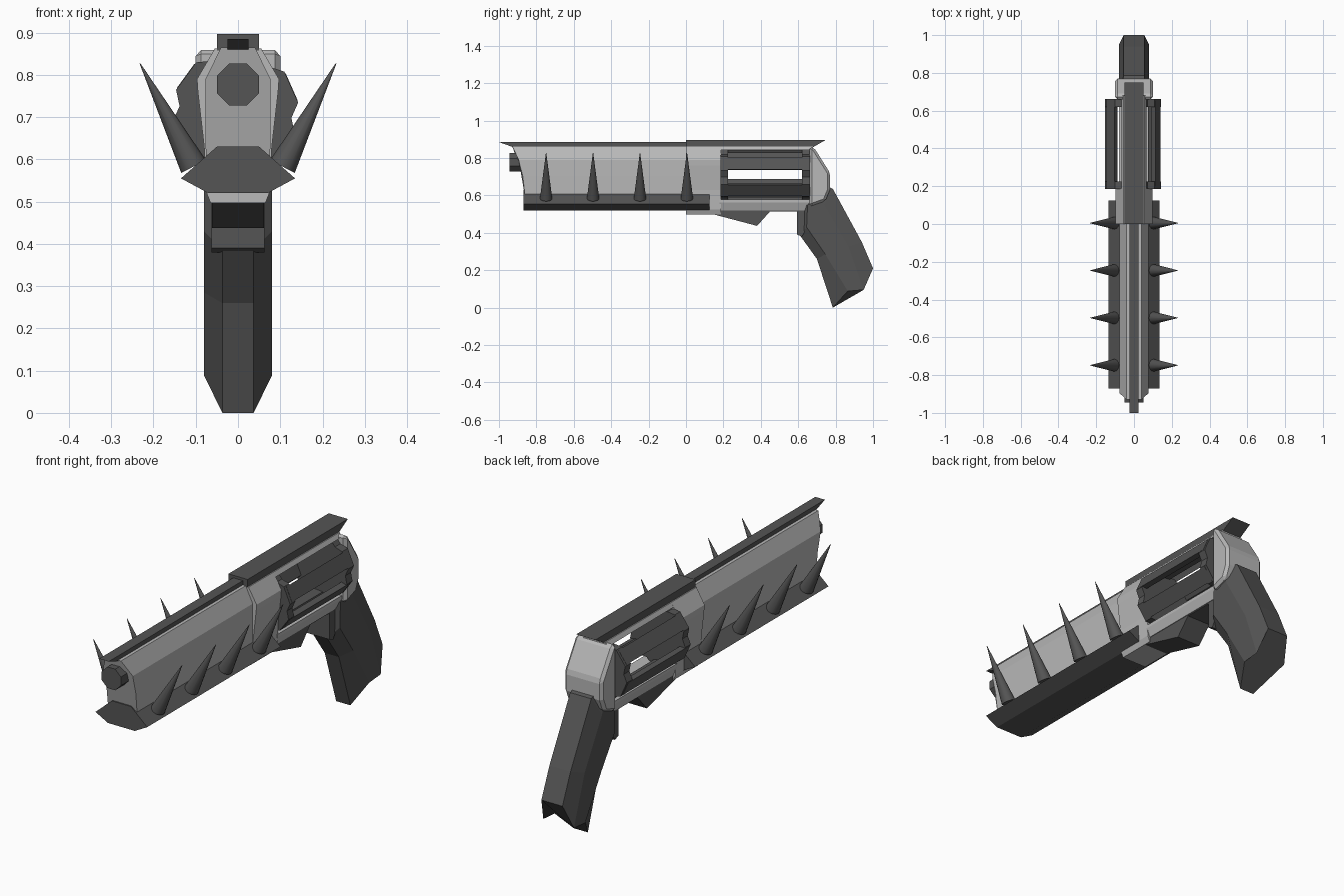
import bpy, bmesh, math
from mathutils import Vector

if "Cube" in bpy.data.objects:
    bpy.data.objects.remove(bpy.data.objects["Cube"])


def material(name, v):
    m = bpy.data.materials.new(name)
    m.diffuse_color = (v, v, v, 1)
    m.use_nodes = True
    m.node_tree.nodes["Principled BSDF"].inputs["Base Color"].default_value = m.diffuse_color
    return m


DARK = material("dark gunmetal", 0.09)
LIGHT = material("light steel", 0.48)


def finish(name, bm, mat):
    bmesh.ops.recalc_face_normals(bm, faces=bm.faces)
    me = bpy.data.meshes.new(name)
    bm.to_mesh(me)
    bm.free()
    me.materials.append(mat)
    ob = bpy.data.objects.new(name, me)
    bpy.context.collection.objects.link(ob)
    return ob


def loft(name, loops, mat):
    """Skin matching closed loops and cap both ends."""
    bm = bmesh.new()
    rings = [[bm.verts.new(p) for p in loop] for loop in loops]
    n = len(rings[0])
    for a, b in zip(rings, rings[1:]):
        for i in range(n):
            j = (i + 1) % n
            bm.faces.new((a[i], a[j], b[j], b[i]))
    bm.faces.new(rings[0])
    bm.faces.new(rings[-1])
    return finish(name, bm, mat)


def side_prism(name, profile, half, mat, bevel=0):
    """Extrude a side profile (y, z) across the width."""
    ob = loft(name, [[(x, y, z) for y, z in profile] for x in (-half, half)], mat)
    if bevel:
        mod = ob.modifiers.new("chamfer", 'BEVEL')
        mod.width, mod.segments = bevel, 1
    return ob


def mirrored(half):
    """Complete a right-hand section (x, z, ...) with its mirror image."""
    return half + [(-p[0],) + tuple(p[1:]) for p in reversed(half)]


def long_prism(name, half, y0, y1, mat):
    """Extrude a mirrored cross-section (x, z) along the gun."""
    sec = mirrored(half)
    return loft(name, [[(x, y, z) for x, z in sec] for y in (y0, y1)], mat)


# barrel shroud, with a raked front edge
sec = mirrored([(0.04, 0.865, -0.93), (0.077, 0.79, -0.895), (0.077, 0.70, -0.872),
                (0.076, 0.59, -0.86)])
loft("barrel_shroud", [[(x, y, z) for x, z, y in sec], [(x, 0.02, z) for x, z, y in sec]], LIGHT)

# muzzle tube
loft("muzzle", [[(0.054 * math.cos(a), y, 0.777 + 0.054 * math.sin(a))
                 for a in [math.pi / 8 + k * math.pi / 4 for k in range(8)]]
                for y in (-0.945, -0.80)], DARK)

# top rails
side_prism("front_top_rail", [(-1, 0.885), (0.01, 0.885), (0.01, 0.86), (-0.93, 0.86)], 0.025, DARK)
side_prism("rear_top_rail", [(0, 0.858), (0, 0.897), (0.748, 0.897), (0.68, 0.858)], 0.05, DARK)

# flared rail below the barrel
long_prism("lower_rail", [(0.05, 0.63), (0.135, 0.555), (0.07, 0.52)], -0.87, 0.125, DARK)

# spikes leaning outwards from the lower rail
for s in (-1, 1):
    for i in range(4):
        y = -0.748 + i * 0.251
        base, tip = Vector((s * 0.105, y, 0.583)), Vector((s * 0.232, y, 0.827))
        d = tip - base
        bm = bmesh.new()
        bmesh.ops.create_cone(bm, cap_ends=True, segments=12, radius1=0.033, radius2=0.001,
                              depth=d.length)
        bmesh.ops.rotate(bm, matrix=d.to_track_quat('Z', 'Y').to_matrix(), verts=bm.verts)
        bmesh.ops.translate(bm, vec=(base + tip) / 2, verts=bm.verts)
        for f in bm.faces:
            f.smooth = len(f.verts) == 4
        finish("spike", bm, DARK)

# frame: front block, top strap, bottom strap, rear block
long_prism("frame_front", [(0.055, 0.862), (0.097, 0.79), (0.095, 0.76), (0.08, 0.63),
                           (0.076, 0.525), (0.065, 0.497)], 0, 0.187, LIGHT)
long_prism("frame_top_strap", [(0.055, 0.862), (0.066, 0.842)], 0.18, 0.68, LIGHT)
long_prism("frame_bottom_strap", [(0.08, 0.577), (0.08, 0.562), (0.065, 0.52)], 0.18, 0.68, LIGHT)
side_prism("frame_rear", [(0.66, 0.862), (0.685, 0.855), (0.77, 0.72), (0.77, 0.63),
                          (0.745, 0.57), (0.66, 0.54)], 0.1, LIGHT, 0.032)

# open revolving cylinder: two fluted end plates joined by six bars
CX, CZ, TURN = -0.006, 0.712, math.radians(24)


def polar(r, a, y):
    return (CX + r * math.cos(a), y, CZ + r * math.sin(a))


plate = []
for k in range(6):
    a = TURN + k * math.pi / 3
    plate += [(0.15, a - 0.27), (0.15, a + 0.27), (0.133, a + math.pi / 6)]
    bar = [(0.15, a - 0.24), (0.15, a + 0.24), (0.122, a + 0.22), (0.122, a - 0.22)]
    loft("cylinder_bar", [[polar(r, t, y) for r, t in bar] for y in (0.2, 0.65)], DARK)
for y0, y1 in ((0.185, 0.225), (0.62, 0.662)):
    loft("cylinder_plate", [[polar(r, t, y) for r, t in plate] for y in (y0, y1)], DARK)

# trigger wedge and block in front of the grip
side_prism("trigger_wedge", [(0.13, 0.503), (0.38, 0.437), (0.45, 0.515), (0.62, 0.515),
                             (0.62, 0.535), (0.13, 0.535)], 0.062, DARK)
side_prism("grip_front_block", [(0.594, 0.535), (0.594, 0.39), (0.62, 0.38), (0.66, 0.45),
                                (0.66, 0.535)], 0.063, DARK)

# grip: eight-sided sections, front edge to back edge (y, z)
rows = [
    [(0.785, 0.0), (0.865, 0.088), (0.95, 0.095), (1.0, 0.21)],
    [(0.70, 0.26), (0.745, 0.285), (0.87, 0.325), (0.94, 0.35)],
    [(0.61, 0.385), (0.645, 0.43), (0.74, 0.55), (0.785, 0.635)],
    [(0.61, 0.54), (0.65, 0.55), (0.73, 0.59), (0.75, 0.65)],
]
loft("grip", [[(x, y, z) for x, y, z in mirrored([(w, y, z) for w, (y, z) in
               zip((0.037, 0.08, 0.08, 0.055), row)])] for row in rows], DARK)
